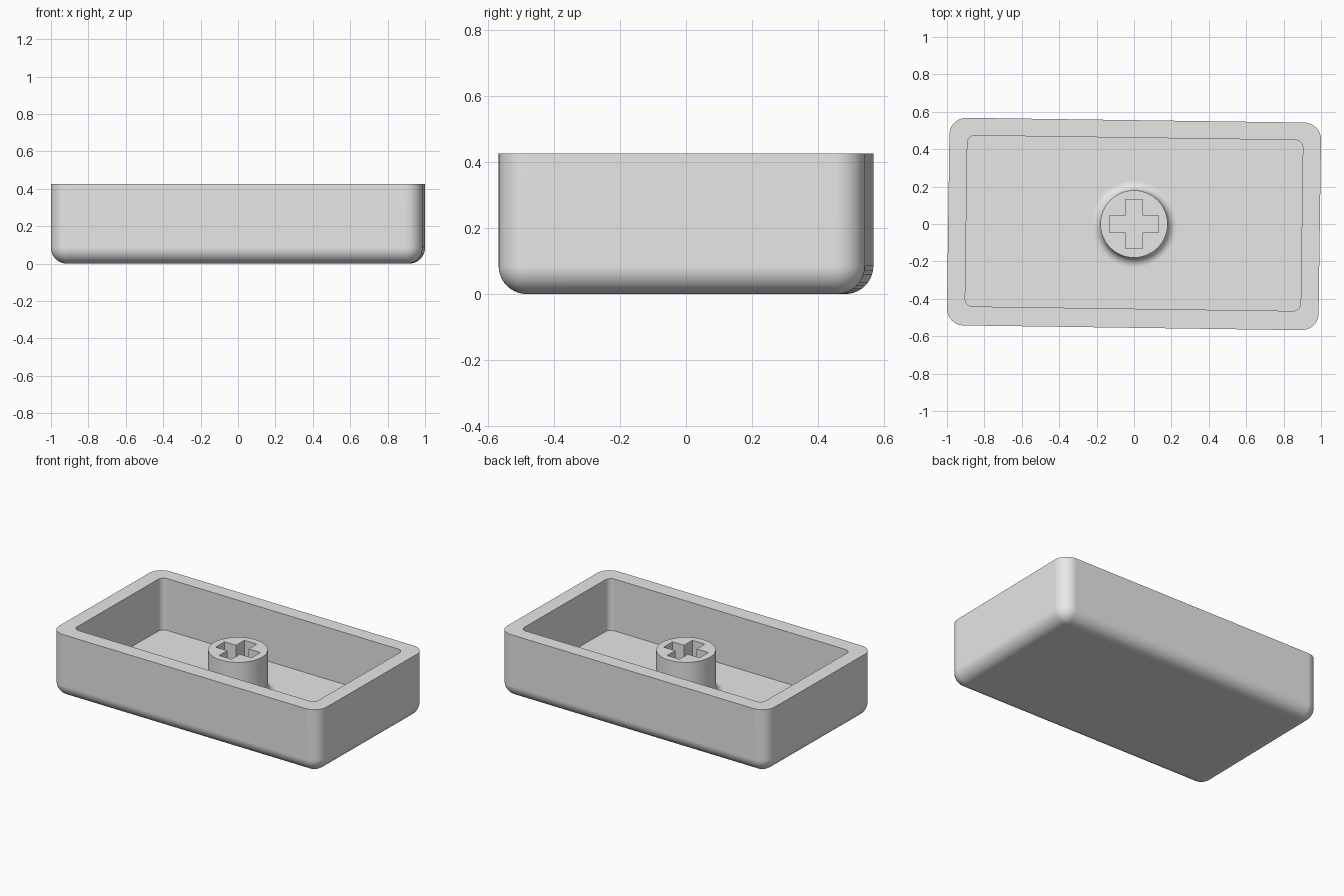
import bpy
import bmesh
from math import sin, cos, pi, radians

cube = bpy.data.objects.get("Cube")
if cube:
    bpy.data.objects.remove(cube, do_unlink=True)

HEIGHT, FLOOR, STEM_TOP = 0.425, 0.08, 0.36
FILLET = 0.085
STEPS = 10

grey = bpy.data.materials.new("plain grey")
grey.use_nodes = True
grey.diffuse_color = (0.8, 0.8, 0.8, 1)
grey.node_tree.nodes["Principled BSDF"].inputs["Base Color"].default_value = (0.8, 0.8, 0.8, 1)


def rounded_rect(a, b, r, z, cy=0.0):
    """Points of a rounded rectangle with half sizes a, b and corner radius r."""
    points = []
    for quarter, (sx, sy) in enumerate([(1, 1), (-1, 1), (-1, -1), (1, -1)]):
        for i in range(STEPS + 1):
            t = (quarter + i / STEPS) * pi / 2
            points.append((sx * (a - r) + r * cos(t), cy + sy * (b - r) + r * sin(t), z))
    return points


def circle(r, z, n=64):
    return [(r * cos(2 * pi * i / n), r * sin(2 * pi * i / n), z) for i in range(n)]


def loft(name, rings):
    """Skin a list of rings and close both ends."""
    bm = bmesh.new()
    loops = [[bm.verts.new(p) for p in ring] for ring in rings]
    for low, high in zip(loops, loops[1:]):
        for i in range(len(low)):
            j = (i + 1) % len(low)
            bm.faces.new((low[i], low[j], high[j], high[i]))
    bm.faces.new(loops[0][::-1])
    bm.faces.new(loops[-1])
    bmesh.ops.recalc_face_normals(bm, faces=bm.faces)
    mesh = bpy.data.meshes.new(name)
    bm.to_mesh(mesh)
    bm.free()
    mesh.materials.append(grey)
    obj = bpy.data.objects.new(name, mesh)
    bpy.context.collection.objects.link(obj)
    return obj


def activate(obj):
    bpy.ops.object.select_all(action='DESELECT')
    obj.select_set(True)
    bpy.context.view_layer.objects.active = obj


def smooth(obj):
    activate(obj)
    bpy.ops.object.shade_smooth_by_angle(angle=radians(30))
    weighted = obj.modifiers.new("even shading", 'WEIGHTED_NORMAL')
    weighted.keep_sharp = True


# Open tray: rounded underside, outer wall, flat rim, inner wall, floor
rings = []
for i in range(STEPS + 1):
    t = (1 - i / STEPS) * pi / 2
    inset = FILLET * (1 - cos(t))
    rings.append(rounded_rect(0.9935 - inset, 0.555 - inset, 0.09 - inset, FILLET * (1 - sin(t))))
rings.append(rounded_rect(0.9935, 0.555, 0.09, HEIGHT))
rings.append(rounded_rect(0.897, 0.457, 0.04, HEIGHT, 0.004))
rings.append(rounded_rect(0.897, 0.457, 0.04, FLOOR, 0.004))
shell = loft("cap_shell", rings)
shell.rotation_euler.z = radians(-0.8)
smooth(shell)

# Round stem with a flared foot
foot = 0.05
rings = [circle(0.23, FLOOR - 0.002)]
for i in range(STEPS + 1):
    t = i / STEPS * pi / 2
    rings.append(circle(0.23 - foot * sin(t), FLOOR + foot * (1 - cos(t))))
rings.append(circle(0.18, STEM_TOP))
stem = loft("stem", rings)

# Cross-shaped socket cut through the stem
arm, half = 0.132, 0.046
corner = [(arm, -half), (arm, half), (half, half)]
outline = []
for q in range(4):
    c, s = round(cos(q * pi / 2)), round(sin(q * pi / 2))
    outline += [(x * c - y * s, x * s + y * c) for x, y in corner]
cutter = loft("socket_cutter", [[(x, y, z) for x, y in outline] for z in (0.03, 0.5)])
cutter.hide_render = True
activate(stem)
cut = stem.modifiers.new("socket", 'BOOLEAN')
cut.operation = 'DIFFERENCE'
cut.solver = 'EXACT'
cut.object = cutter
bpy.ops.object.modifier_apply(modifier=cut.name)
bpy.data.objects.remove(cutter, do_unlink=True)
smooth(stem)
